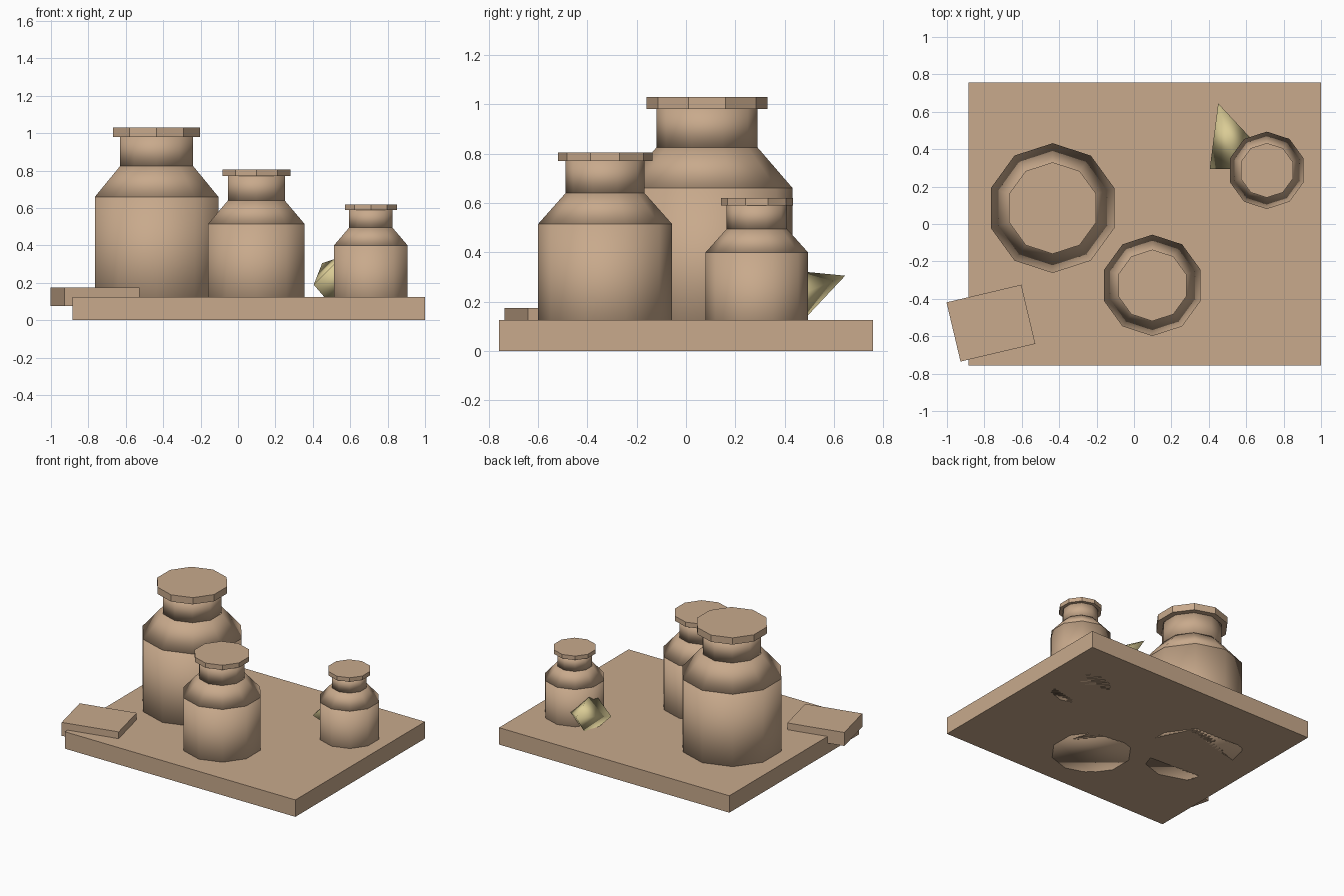
import bpy
import bmesh
from math import radians
from mathutils import Matrix

cube = bpy.data.objects.get("Cube")
if cube:
    bpy.data.objects.remove(cube, do_unlink=True)


def make_material(name, color):
    mat = bpy.data.materials.new(name)
    mat.use_nodes = True
    mat.diffuse_color = color
    mat.node_tree.nodes["Principled BSDF"].inputs["Base Color"].default_value = color
    return mat


clay = make_material("tan clay", (0.58, 0.40, 0.262, 1))
crystal = make_material("pale yellow", (0.70, 0.60, 0.30, 1))


def finish(bm, name, mat, smooth=False):
    bmesh.ops.recalc_face_normals(bm, faces=bm.faces)
    for face in bm.faces:
        face.smooth = smooth
    mesh = bpy.data.meshes.new(name)
    bm.to_mesh(mesh)
    bm.free()
    mesh.materials.append(mat)
    obj = bpy.data.objects.new(name, mesh)
    bpy.context.collection.objects.link(obj)
    return obj


def box(name, center, size, turn=0):
    bm = bmesh.new()
    place = Matrix.Translation(center) @ Matrix.Rotation(radians(turn), 4, "Z")
    bmesh.ops.create_cube(bm, size=1, matrix=place @ Matrix.Diagonal((*size, 1)))
    return finish(bm, name, clay)


def drum(name, x, y, z0, z1, r0, r1, smooth=True):
    bm = bmesh.new()
    bmesh.ops.create_cone(bm, cap_ends=True, segments=10, radius1=r0, radius2=r1,
                          depth=z1 - z0,
                          matrix=Matrix.Translation((x, y, (z0 + z1) / 2)))
    return finish(bm, name, clay, smooth)


def jar(name, x, y, r, shoulder, neck, lid, top):
    # Ten-sided jar: soft body, shoulder and neck under a faceted lid
    drum(name + "_body", x, y, 0, shoulder, r, r)
    drum(name + "_shoulder", x, y, shoulder, neck, r, r * 0.59)
    drum(name + "_neck", x, y, neck, lid, r * 0.59, r * 0.59)
    drum(name + "_lid", x, y, lid, top, r * 0.706, r * 0.706, smooth=False)


# Tray and the loose tile overhanging its corner
box("tray", (0.0575, 0, 0.0625), (1.885, 1.515, 0.125))
box("tile", (-0.765, -0.53, 0.125), (0.411, 0.325, 0.10), 13.3)

# Three jars, large to small
jar("large_jar", -0.435, 0.085, 0.347, 0.66, 0.825, 0.98, 1.03)
jar("medium_jar", 0.098, -0.328, 0.271, 0.515, 0.64, 0.77, 0.805)
jar("small_jar", 0.71, 0.287, 0.207, 0.40, 0.495, 0.59, 0.62)

# Four-sided shard leaning against the small jar
bm = bmesh.new()
base = [bm.verts.new(p) for p in ((0.405, 0.295, 0.19), (0.554, 0.295, 0.339),
                                  (0.667, 0.413, 0.207), (0.518, 0.413, 0.058))]
tip = bm.verts.new((0.45, 0.645, 0.305))
bm.faces.new(base)
for i in range(4):
    bm.faces.new((base[i], base[(i + 1) % 4], tip))
finish(bm, "shard", crystal, smooth=True)
